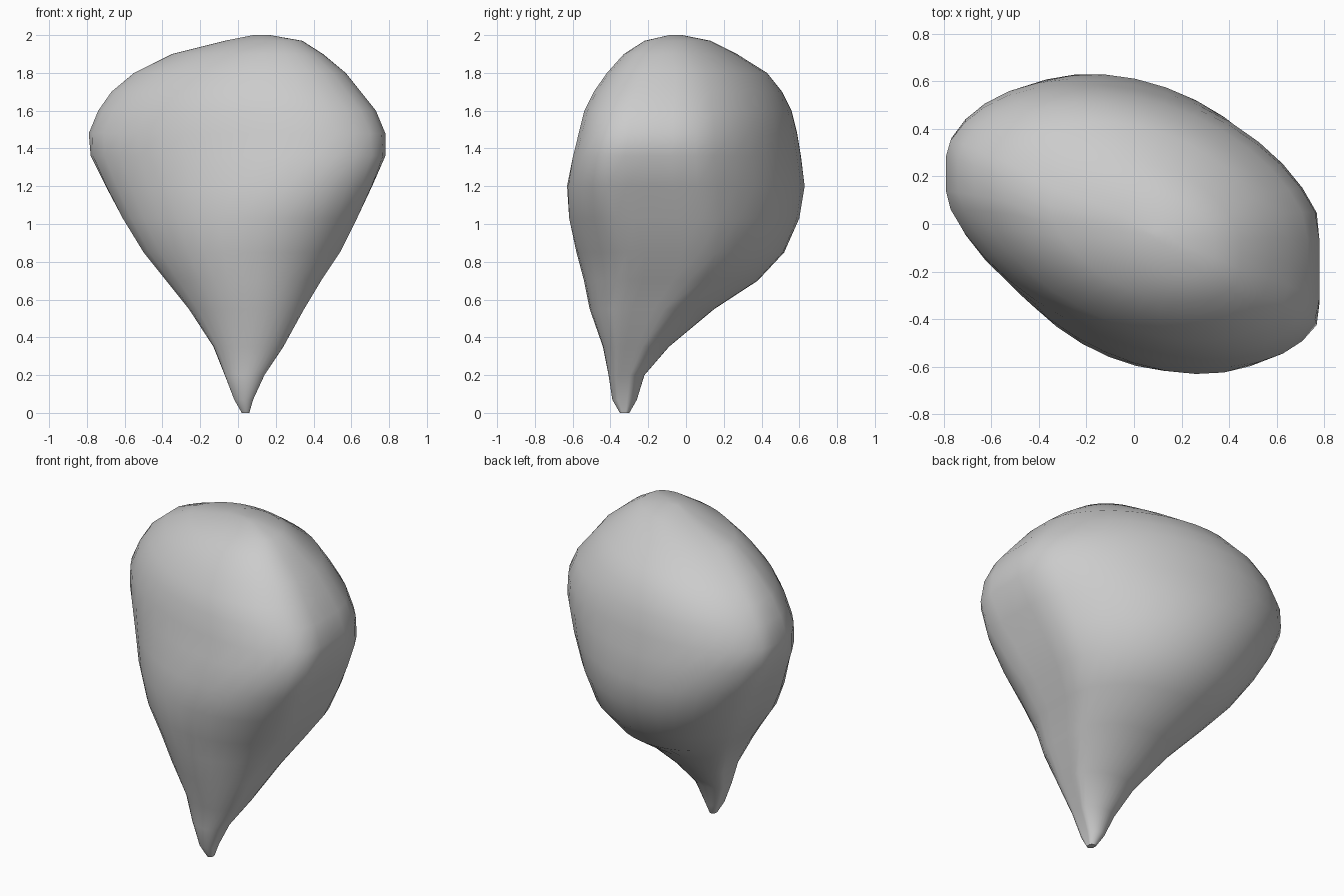
import bpy
import bmesh
import math

default_cube = bpy.data.objects.get("Cube")
if default_cube:
    bpy.data.objects.remove(default_cube, do_unlink=True)

# Horizontal sections of the pod: height, x range, y range
SECTIONS = [
    (0, .02, .06, -.35, -.3),
    (.07, -.02, .08, -.39, -.26),
    (.2, -.07, .14, -.41, -.22),
    (.35, -.13, .24, -.44, -.09),
    (.55, -.26, .35, -.51, .15),
    (.7, -.38, .44, -.54, .38),
    (.85, -.5, .54, -.58, .52),
    (1.03, -.61, .63, -.62, .6),
    (1.2, -.7, .71, -.63, .63),
    (1.36, -.78, .78, -.6, .61),
    (1.48, -.79, .78, -.57, .59),
    (1.6, -.74, .73, -.54, .56),
    (1.7, -.67, .65, -.49, .51),
    (1.8, -.55, .57, -.42, .43),
    (1.9, -.35, .45, -.33, .27),
    (1.97, -.07, .34, -.22, .13),
    (2, .08, .17, -.09, -.02),
]
SIDES = 36


def clamp(value, low, high):
    return max(low, min(high, value))


def section_point(section, angle):
    """Point on a skewed oval with cut ends; the front is skewed more than the back."""
    height, left, right, front, back = section
    across, depth = math.cos(angle), math.sin(angle)
    upper = clamp((height - .8) * 2, 0, 1)
    skew = -.15 - upper * (.2 - .075 * clamp(depth * 3, -1, 1))
    along = skew * across + math.sqrt(1 - skew ** 2) * depth
    cut = min(1, .86 + .07 * height)
    x = (left + right) / 2 + (right - left) / 2 * clamp(across / cut, -1, 1)
    y = (front + back) / 2 + (back - front) / 2 * along
    return x, y, height


def make_material(name, colour):
    material = bpy.data.materials.new(name)
    material.use_nodes = True
    material.diffuse_color = colour
    shader = next(n for n in material.node_tree.nodes if n.type == "BSDF_PRINCIPLED")
    shader.inputs["Base Color"].default_value = colour
    return material


# Loft the sections into one closed pod
bm = bmesh.new()
rings = []
for section in SECTIONS:
    ring = [bm.verts.new(section_point(section, math.tau * i / SIDES)) for i in range(SIDES)]
    rings.append(ring)
for lower, upper in zip(rings, rings[1:]):
    for i in range(SIDES):
        j = (i + 1) % SIDES
        bm.faces.new((lower[i], lower[j], upper[j], upper[i]))
bm.faces.new(list(reversed(rings[0])))
bm.faces.new(rings[-1])
bmesh.ops.recalc_face_normals(bm, faces=bm.faces)

mesh = bpy.data.meshes.new("seed_pod")
bm.to_mesh(mesh)
bm.free()
pod = bpy.data.objects.new("seed_pod", mesh)
bpy.context.collection.objects.link(pod)
mesh.materials.append(make_material("plain grey", (.6, .6, .6, 1)))

# Smooth shading with the sharp creases kept
bpy.ops.object.select_all(action="DESELECT")
pod.select_set(True)
bpy.context.view_layer.objects.active = pod
bpy.ops.object.shade_smooth_by_angle(angle=math.radians(50))
